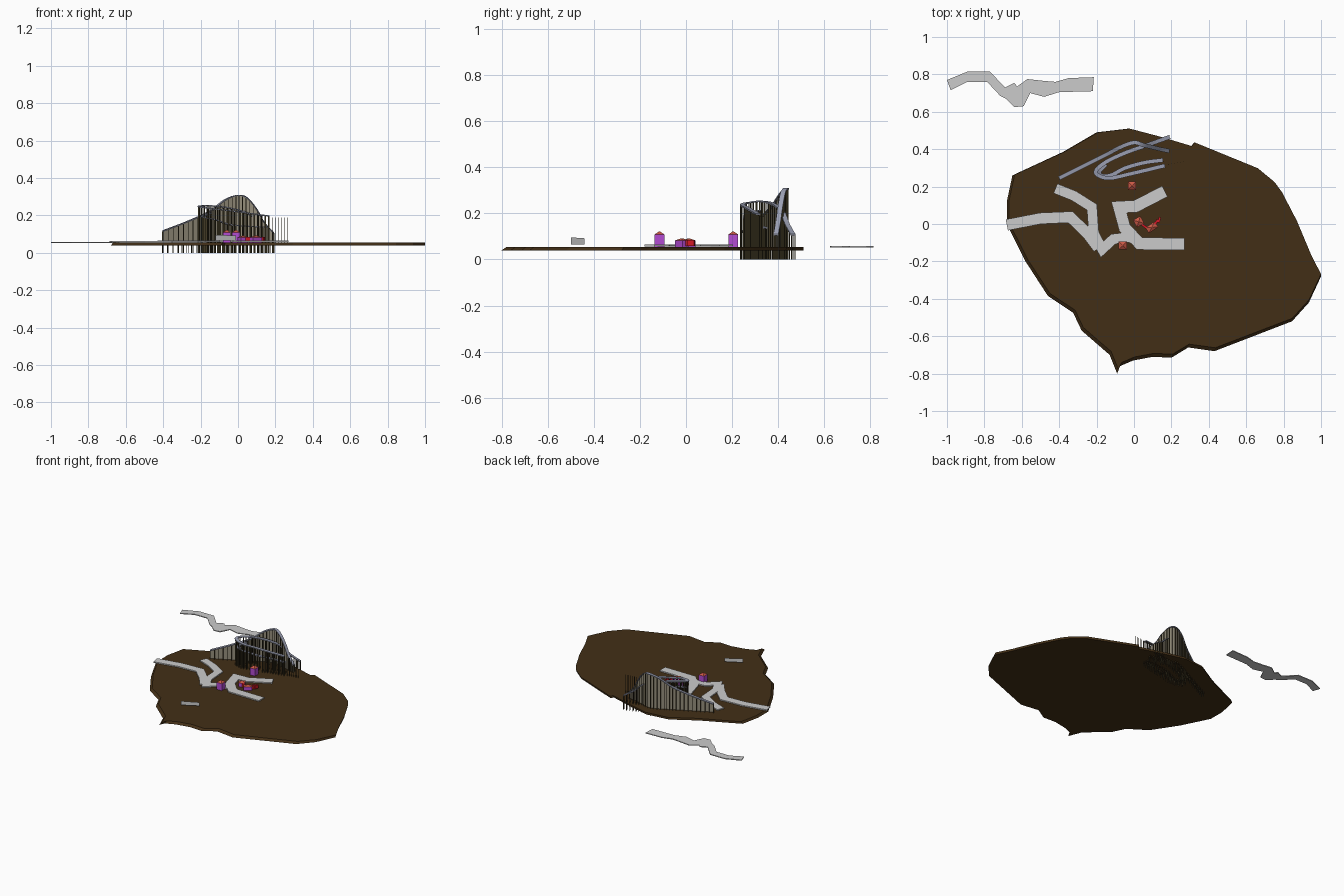
import bpy, bmesh, math
from mathutils import Vector, Matrix

if "Cube" in bpy.data.objects:
    bpy.data.objects.remove(bpy.data.objects["Cube"])


def material(name, rgb):
    m = bpy.data.materials.new(name)
    m.diffuse_color = (*rgb, 1)
    m.use_nodes = True
    m.node_tree.nodes["Principled BSDF"].inputs["Base Color"].default_value = m.diffuse_color
    return m


EARTH = material("earth", (0.055, 0.028, 0.008))
STEEL = material("track_steel", (0.33, 0.35, 0.45))
WOOD = material("timber", (0.055, 0.042, 0.018))
PANEL = material("lattice_tan", (0.30, 0.27, 0.20))
PURPLE = material("purple_wall", (0.45, 0.07, 0.65))
ROOF = material("roof_red", (0.60, 0.10, 0.06))
RED = material("bright_red", (0.65, 0.01, 0.02))


def finish(bm, name, mat=None):
    bmesh.ops.recalc_face_normals(bm, faces=bm.faces)
    me = bpy.data.meshes.new(name)
    bm.to_mesh(me)
    bm.free()
    if mat:
        me.materials.append(mat)
    ob = bpy.data.objects.new(name, me)
    bpy.context.collection.objects.link(ob)
    return ob


def strip(name, left, right, thick, mat=None):
    """Slab between two matching rows of 3D points (top surface)."""
    bm = bmesh.new()
    rings = []
    down = Vector((0, 0, -thick))
    for l, r in zip(left, right):
        rings.append([bm.verts.new(p) for p in (l, r, r + down, l + down)])
    for a, b in zip(rings, rings[1:]):
        for i in range(4):
            j = (i + 1) % 4
            bm.faces.new((a[i], a[j], b[j], b[i]))
    bm.faces.new(rings[0])
    bm.faces.new(rings[-1][::-1])
    return finish(bm, name, mat)


def sides(pts, width):
    """Mitred left and right offsets of a path."""
    left, right = [], []
    for i, p in enumerate(pts):
        d0 = (p - pts[max(i - 1, 0)]).xy
        d1 = (pts[min(i + 1, len(pts) - 1)] - p).xy
        d0 = (d0 if d0.length else d1).normalized()
        d1 = (d1 if d1.length else d0).normalized()
        t = (d0 + d1).normalized()
        w = width / 2 / max(t.dot(d1), 0.6)
        n = Vector((-t.y, t.x, 0)) * w
        left.append(p + n)
        right.append(p - n)
    return left, right


def smooth(pts, n=10):
    """Catmull-Rom samples through the points."""
    p = [Vector(q) for q in pts]
    p = [2 * p[0] - p[1]] + p + [2 * p[-1] - p[-2]]
    out = []
    for i in range(1, len(p) - 2):
        a, b, c, d = p[i - 1:i + 3]
        for k in range(n):
            t = k / n
            out.append(0.5 * (2 * b + (c - a) * t + (2 * a - 5 * b + 4 * c - d) * t * t
                              + (3 * b - a - 3 * c + d) * t ** 3))
    return out + [p[-2]]


def box(bm, centre, size, angle=0):
    m = (Matrix.Translation(centre) @ Matrix.Rotation(angle, 4, 'Z')
         @ Matrix.Diagonal((*size, 1)))
    bmesh.ops.create_cube(bm, size=1, matrix=m)


# Ground island: lower outline, upper outline slightly shifted to form the sloped rim
outline = [(-.03, .51), (-.20, .49), (-.38, .385), (-.65, .26), (-.68, .12), (-.68, 0),
           (-.58, -.20), (-.46, -.385), (-.325, -.475), (-.28, -.57), (-.13, -.70),
           (-.09, -.80), (-.075, -.76), (-.005, -.73), (.10, -.71), (.20, -.715),
           (.29, -.66), (.43, -.68), (.845, -.52), (.935, -.42), (1.0, -.28), (.945, -.17),
           (.87, .01), (.79, .165), (.75, .22), (.66, .295), (.32, .435), (.305, .415),
           (.14, .465)]
bm = bmesh.new()
low = [bm.verts.new((x, y, .04)) for x, y in outline]
top = [bm.verts.new((x + .012 * (.95 - x) / 1.6, y + .02 * (.5 - y) / 1.3, .054))
       for x, y in outline]
bm.faces.new(low[::-1])
bm.faces.new(top)
for i in range(len(low)):
    j = (i + 1) % len(low)
    bm.faces.new((low[i], low[j], top[j], top[i]))
finish(bm, "ground", EARTH)

# Footpaths on the ground
walks = {
    "west_path": (.06, [(-.68, -.005), (-.5, .03), (-.34, .037), (-.25, -.05), (-.19, -.13)]),
    "middle_path": (.055, [(-.42, .19), (-.32, .15), (-.225, .09), (-.215, -.05),
                           (-.17, -.135), (-.11, -.08), (-.02, -.07), (.03, -.1)]),
    "east_path": (.065, [(.165, .175), (.01, .095), (-.08, .09), (-.05, -.02),
                         (.03, -.105), (.27, -.107)]),
}
for k, (name, (w, pts)) in enumerate(walks.items()):
    l, r = sides([Vector((x, y, .064 + .001 * k)) for x, y in pts], w)
    strip(name, l, r, .008)

# Separate far path behind the island
upper = [(-1, .77), (-.89, .815), (-.77, .815), (-.69, .73), (-.64, .755), (-.625, .735),
         (-.57, .775), (-.48, .765), (-.42, .76), (-.35, .78), (-.215, .785)]
lower = [(-.98, .715), (-.89, .76), (-.785, .76), (-.715, .685), (-.685, .67), (-.64, .625),
         (-.59, .63), (-.555, .70), (-.48, .68), (-.40, .705), (-.22, .71)]
strip("far_path", [Vector((*p, .058)) for p in upper], [Vector((*p, .058)) for p in lower], .006)

# Coaster tracks with timber supports down to z = 0
tracks = {
    "hill_track": [(-.40, .245, .12), (-.27, .31, .17), (-.15, .37, .225), (-.07, .412, .285),
                   (0, .435, .31), (.05, .422, .295), (.10, .41, .235), (.14, .40, .165),
                   (.19, .39, .11)],
    "upper_turn_track": [(.19, .465, .11), (.12, .44, .155), (.05, .415, .215),
                         (-.06, .375, .245), (-.16, .325, .255), (-.205, .275, .25),
                         (-.14, .245, .24), (-.02, .268, .225), (.165, .312, .20)],
    "lower_turn_track": [(.155, .342, .14), (.05, .327, .145), (-.05, .298, .155),
                         (-.12, .262, .18), (-.17, .258, .19), (-.185, .28, .20),
                         (-.15, .32, .215)],
}
for name, pts in tracks.items():
    path = smooth(pts)
    l, r = sides(path, .022)
    strip(name, l, r, .006, STEEL)
    bm = bmesh.new()
    gap = 1
    for i, p in enumerate(path):
        if i:
            gap += (p - path[i - 1]).xy.length
        if gap < .017:
            continue
        gap = 0
        for e in (l[i], r[i]):
            q = p.lerp(e, .75)
            box(bm, (q.x, q.y, (q.z - .005) / 2), (.004, .004, q.z - .005))
    finish(bm, name.replace("track", "posts"), WOOD)
    if name == "hill_track":
        # Dense lattice filling under the hill
        bm = bmesh.new()
        row = [(bm.verts.new((p.x, p.y, .055)), bm.verts.new((p.x, p.y, p.z - .003)))
               for p in path]
        for a, b in zip(row, row[1:]):
            bm.faces.new((a[0], b[0], b[1], a[1]))
        finish(bm, "hill_lattice", PANEL)

# Short row of free-standing posts past the turn
bm = bmesh.new()
for i in range(6):
    box(bm, (.185 + .016 * i, .318 + .003 * i, .122), (.003, .003, .135))
finish(bm, "loose_posts", WOOD)

# Small buildings with pyramid roofs
huts = [("north_hut", -.01, .205, .044, .044, .055, .108, .122, 0),
        ("south_hut", -.06, -.115, .044, .044, .055, .108, .122, 0),
        ("west_stall", .025, .012, .045, .045, .055, .082, .092, .5),
        ("east_stall", .095, -.018, .06, .035, .055, .082, .092, .6)]
for name, x, y, sx, sy, z0, z1, z2, ang in huts:
    bm = bmesh.new()
    box(bm, (x, y, (z0 + z1) / 2), (sx * .95, sy * .95, z1 - z0), ang)
    finish(bm, name + "_walls", PURPLE)
    bm = bmesh.new()
    m = (Matrix.Translation((x, y, (z1 + z2) / 2)) @ Matrix.Rotation(ang, 4, 'Z')
         @ Matrix.Diagonal((sx, sy, 1, 1)) @ Matrix.Rotation(math.pi / 4, 4, 'Z'))
    bmesh.ops.create_cone(bm, cap_ends=True, segments=4, radius1=.707, radius2=.06,
                          depth=z2 - z1, matrix=m)
    finish(bm, name + "_roof", ROOF)

# Red awnings by the stalls
bm = bmesh.new()
for x, y, a in ((.055, -.012, -.6), (.12, .012, 1.0), (.135, .022, 1.3)):
    box(bm, (x, y, .072), (.03, .012, .026), a)
finish(bm, "stall_awnings", RED)

# Upright grey sign panel near the front
bm = bmesh.new()
bm.faces.new([bm.verts.new(v) for v in ((-.12, -.50, .066), (-.01, -.44, .066),
                                        (-.01, -.44, .092), (-.12, -.50, .096))])
finish(bm, "sign_panel")
